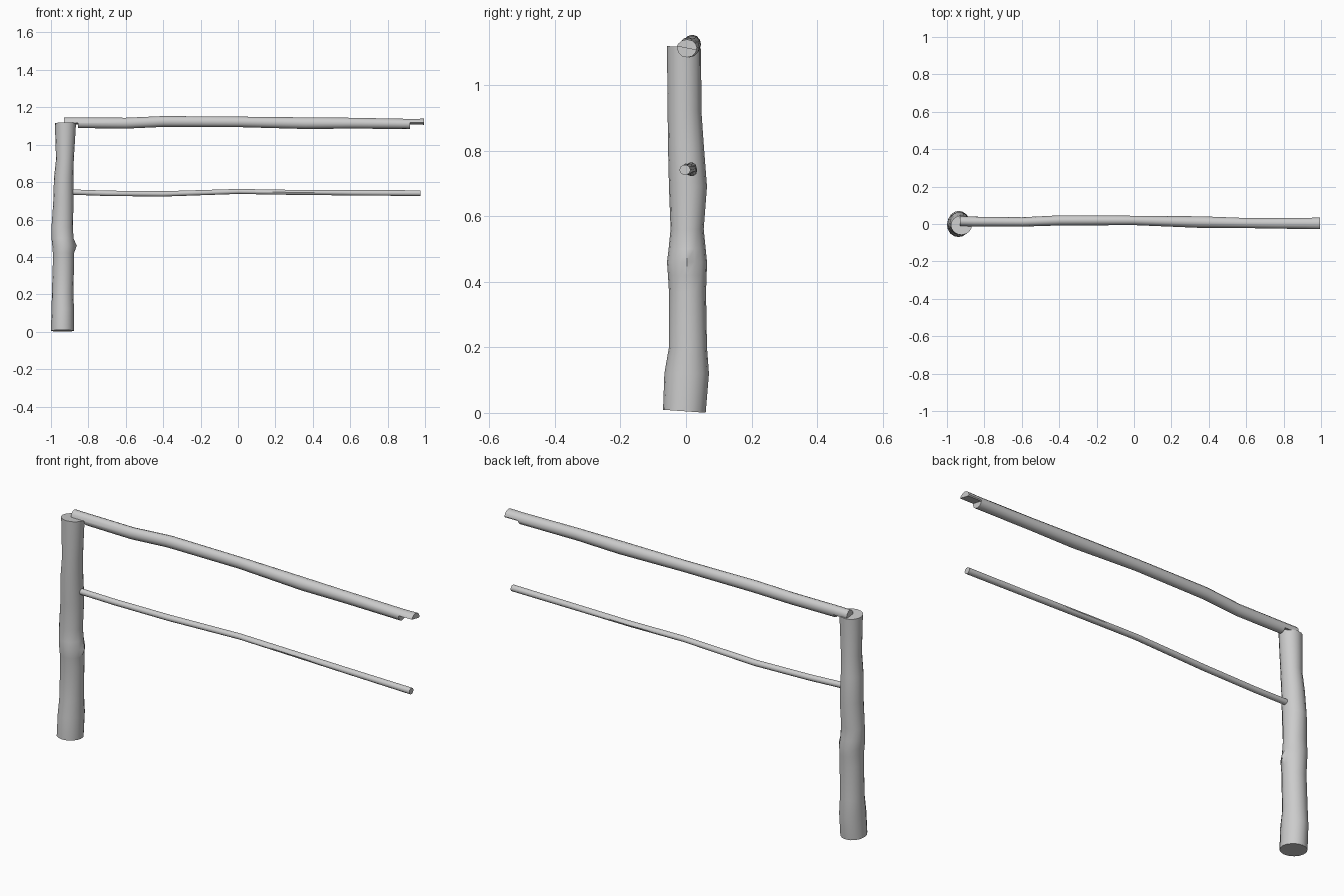
import bpy, bmesh, math
from mathutils import Vector

cube = bpy.data.objects.get("Cube")
if cube:
    bpy.data.objects.remove(cube, do_unlink=True)

wood = bpy.data.materials.new("grey_wood")
wood.use_nodes = True
GREY = (0.6, 0.6, 0.6, 1)
wood.diffuse_color = GREY
wood.node_tree.nodes["Principled BSDF"].inputs["Base Color"].default_value = GREY


def loft(name, rings):
    """Bridge equal-sized rings of points into a capped log."""
    bm = bmesh.new()
    loops = [[bm.verts.new(p) for p in ring] for ring in rings]
    n = len(loops[0])
    for a, b in zip(loops, loops[1:]):
        for i in range(n):
            j = (i + 1) % n
            bm.faces.new((a[i], a[j], b[j], b[i]))
    bm.faces.new(loops[0][::-1])
    bm.faces.new(loops[-1])
    bmesh.ops.remove_doubles(bm, verts=bm.verts[:], dist=0.00005)
    bmesh.ops.dissolve_degenerate(bm, dist=0.00005, edges=bm.edges[:])
    bmesh.ops.recalc_face_normals(bm, faces=bm.faces[:])
    mesh = bpy.data.meshes.new(name)
    bm.to_mesh(mesh)
    bm.free()
    mesh.materials.append(wood)
    obj = bpy.data.objects.new(name, mesh)
    bpy.context.collection.objects.link(obj)
    bpy.ops.object.select_all(action='DESELECT')
    obj.select_set(True)
    bpy.context.view_layer.objects.active = obj
    bpy.ops.object.shade_smooth_by_angle(angle=math.radians(40))
    return obj


def circle(n):
    return [(math.cos(math.tau * i / n), math.sin(math.tau * i / n)) for i in range(n)]


# Post sections: height, x min, x max, y min, y max
post_sections = [
    (0.005, -1.0, -0.877, -0.07, 0.06),
    (0.12, -0.997, -0.877, -0.066, 0.07),
    (0.2, -0.995, -0.88, -0.052, 0.064),
    (0.37, -0.99, -0.877, -0.052, 0.061),
    (0.42, -0.99, -0.877, -0.055, 0.063),
    (0.46, -0.993, -0.874, -0.058, 0.064),
    (0.5, -0.997, -0.88, -0.053, 0.06),
    (0.56, -0.997, -0.882, -0.047, 0.054),
    (0.69, -0.988, -0.88, -0.052, 0.064),
    (0.82, -0.984, -0.88, -0.055, 0.054),
    (0.92, -0.973, -0.878, -0.056, 0.047),
    (1.115, -0.979, -0.866, -0.058, 0.046),
]
rings = []
for k, (z, x0, x1, y0, y1) in enumerate(post_sections):
    tilt = -0.07 if k in (0, len(post_sections) - 1) else 0
    rings.append([Vector(((x0 + x1) / 2 + c * (x1 - x0) / 2,
                          (y0 + y1) / 2 + s * (y1 - y0) / 2,
                          z + tilt * s * (y1 - y0) / 2)) for c, s in circle(16)])
rings[5][0].x += 0.012  # knot
loft("post", rings)


def rail(name, sections, laps=(), lap_z=0.0, sides=12):
    """Sections: x, y, z, half width, half height; laps: section indices
    where a step begins, with the side (-1 or 1) whose lower half is removed."""
    rings = []
    for k, (x, y, z, w, h) in enumerate(sections):
        full = [Vector((x, y + c * w, z + s * h)) for c, s in circle(sides)]
        half = [Vector((x, p.y, max(p.z, lap_z - 0.2 * (p.y - y)))) for p in full]
        pair = [full]
        for start, side in laps:
            if k == start:
                pair = [full, half] if side > 0 else [half, full]
            elif (k - start) * side > 0:
                pair = [half]
        rings += pair
    return loft(name, rings)


# Half-lapped top rail
rail("top_rail", [
    (-0.93, 0.015, 1.117, 0.026, 0.028),
    (-0.855, 0.013, 1.117, 0.026, 0.028),
    (-0.6, 0.011, 1.115, 0.025, 0.029),
    (-0.4, 0.019, 1.124, 0.027, 0.029),
    (0, 0.019, 1.122, 0.025, 0.028),
    (0.36, 0.01, 1.115, 0.031, 0.031),
    (0.6, 0.005, 1.115, 0.027, 0.029),
    (0.92, 0.003, 1.111, 0.03, 0.027),
    (0.995, 0.003, 1.112, 0.031, 0.027),
], laps=((1, -1), (7, 1)), lap_z=1.112)

# Thin lower rail
rail("lower_rail", [
    (-0.9, 0.004, 0.747, 0.015, 0.015),
    (-0.7, 0.01, 0.74, 0.015, 0.015),
    (-0.4, 0.018, 0.737, 0.016, 0.015),
    (0, 0.016, 0.75, 0.016, 0.014),
    (0.3, 0.014, 0.745, 0.017, 0.014),
    (0.6, 0.006, 0.743, 0.016, 0.015),
    (0.975, -0.003, 0.741, 0.017, 0.016),
], sides=10)
